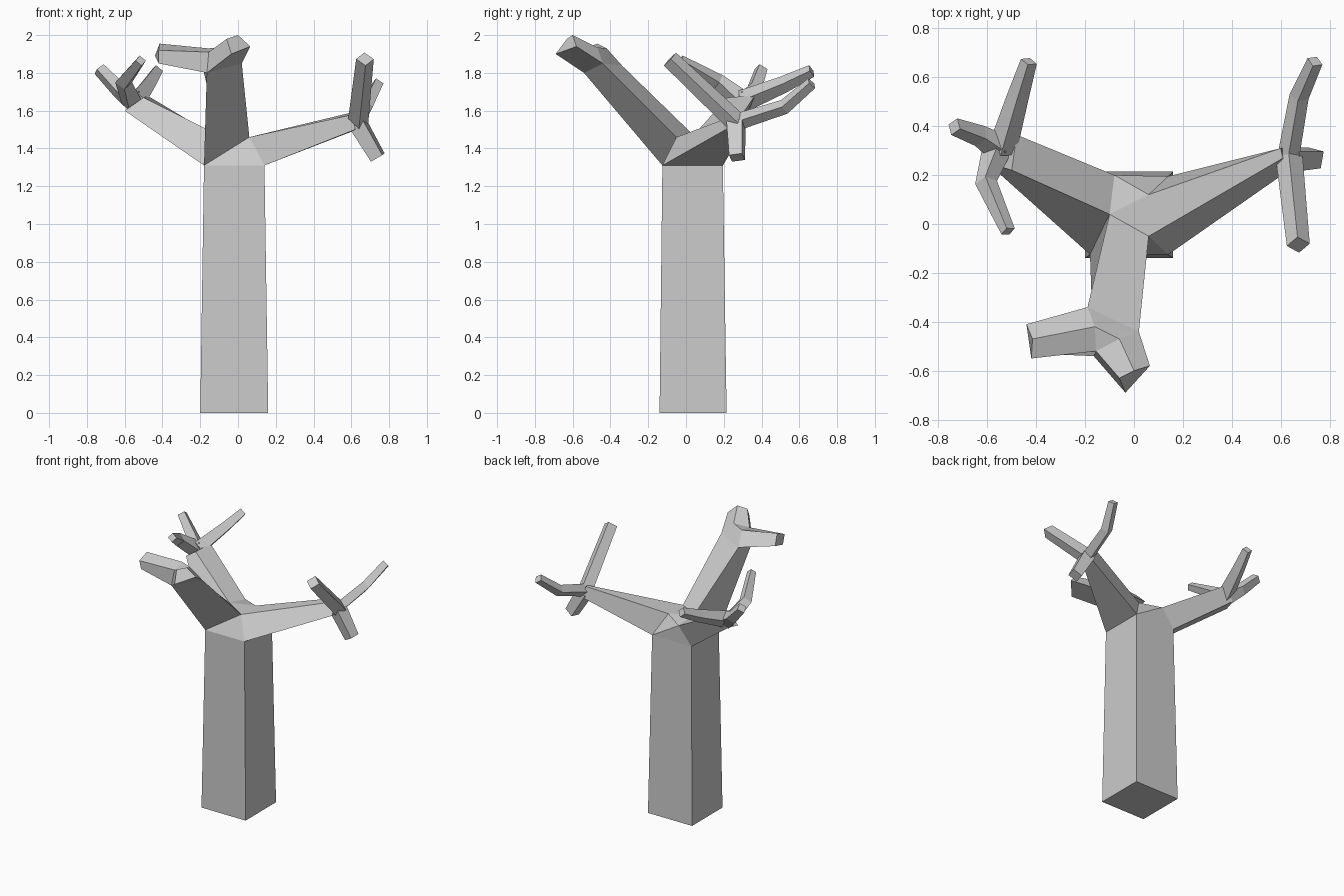
import bpy, bmesh, math
from mathutils import Vector

if "Cube" in bpy.data.objects:
    bpy.data.objects.remove(bpy.data.objects["Cube"])


def finish(name, bm):
    bmesh.ops.recalc_face_normals(bm, faces=bm.faces)
    me = bpy.data.meshes.new(name)
    bm.to_mesh(me)
    bm.free()
    ob = bpy.data.objects.new(name, me)
    bpy.context.collection.objects.link(ob)


def loft(name, rings, start=False, end=True):
    """Join four-point cross-sections into one tapered limb."""
    bm = bmesh.new()
    vs = [[bm.verts.new(p) for p in r] for r in rings]
    n = len(rings[0])
    for a, b in zip(vs, vs[1:]):
        for i in range(n):
            j = (i + 1) % n
            bm.faces.new((a[i], a[j], b[j], b[i]))
    if start:
        bm.faces.new(vs[0])
    if end:
        bm.faces.new(vs[-1])
    finish(name, bm)


def hull(name, pts):
    """Closed faceted joint around a few corner points."""
    bm = bmesh.new()
    for p in pts:
        bm.verts.new(p)
    bmesh.ops.convex_hull(bm, input=bm.verts)
    finish(name, bm)


def twig(name, path, roll=0):
    """Four-sided twig along (x, y, z, radius) stations."""
    pts = [Vector(p[:3]) for p in path]
    rings = []
    for i, p in enumerate(pts):
        d = (pts[min(i + 1, len(pts) - 1)] - pts[max(i - 1, 0)]).normalized()
        side = d.cross(Vector((0, 0, 1))).normalized()
        up = side.cross(d)
        r = path[i][3]
        ang = [math.radians(roll + 90 * k) for k in range(4)]
        rings.append([p + r * (math.cos(a) * side + math.sin(a) * up) for a in ang])
    loft(name, rings, start=True)


def rect(x0, x1, y0, y1, z):
    return [(x0, y0, z), (x1, y0, z), (x1, y1, z), (x0, y1, z)]


# Trunk and the crown where the limbs meet
top = rect(-.18, .14, -.125, .195, 1.31)
loft("trunk", [rect(-.2, .16, -.14, .215, 0), top], start=True, end=False)
FL, FR, BR, BL = top
P = (-.10, .04, 1.47)
Q = (.06, -.05, 1.46)
R = (.06, .12, 1.46)
S = (-.08, .20, 1.44)
hull("crown", top + [P, Q, R, S])

# Front limb, its fork and two stubs
A, B, D = (-.165, -.54, 1.80), (.02, -.44, 1.85), (-.19, -.34, 1.84)
C, E, F = (-.16, -.42, 1.93), (-.06, -.47, 1.935), (-.155, -.52, 1.91)
loft("front_limb", [[FL, Q, P], [A, B, D]], end=False)
hull("front_fork", [A, B, C, D, E, F])
loft("front_stub_right", [[B, E, F, A],
     [(.065, -.58, 1.94), (0, -.60, 2.0), (-.06, -.63, 1.98), (-.035, -.69, 1.90)]])
loft("front_stub_left", [[D, C, F, A],
     [(-.44, -.41, 1.89), (-.415, -.47, 1.955), (-.42, -.55, 1.92), (-.42, -.53, 1.85)]])

# Right limb with three twigs
loft("right_limb", [[FR, BR, R, Q],
     [(.62, .21, 1.50), (.63, .31, 1.50), (.60, .31, 1.59), (.61, .27, 1.58)]])
twig("right_front_twig", [(.635, .27, 1.535, .055), (.672, -.085, 1.873, .047)])
twig("right_back_twig", [(.63, .27, 1.54, .045), (.675, .52, 1.62, .04), (.74, .665, 1.745, .033)])
twig("right_low_twig", [(.635, .265, 1.53, .06), (.74, .27, 1.352, .05)], 30)

# Left limb with three twigs
loft("left_limb", [[FL, BL, S, P],
     [(-.60, .25, 1.60), (-.58, .34, 1.61), (-.48, .365, 1.68), (-.50, .22, 1.67)]])
twig("left_back_twig", [(-.54, .30, 1.65, .06), (-.475, .52, 1.74, .045), (-.43, .665, 1.81, .034)])
twig("left_front_twig", [(-.56, .31, 1.64, .06), (-.605, .17, 1.75, .045), (-.515, -.03, 1.865, .03)])
twig("left_outer_twig", [(-.55, .31, 1.65, .06), (-.63, .36, 1.71, .045), (-.735, .398, 1.82, .036)])
